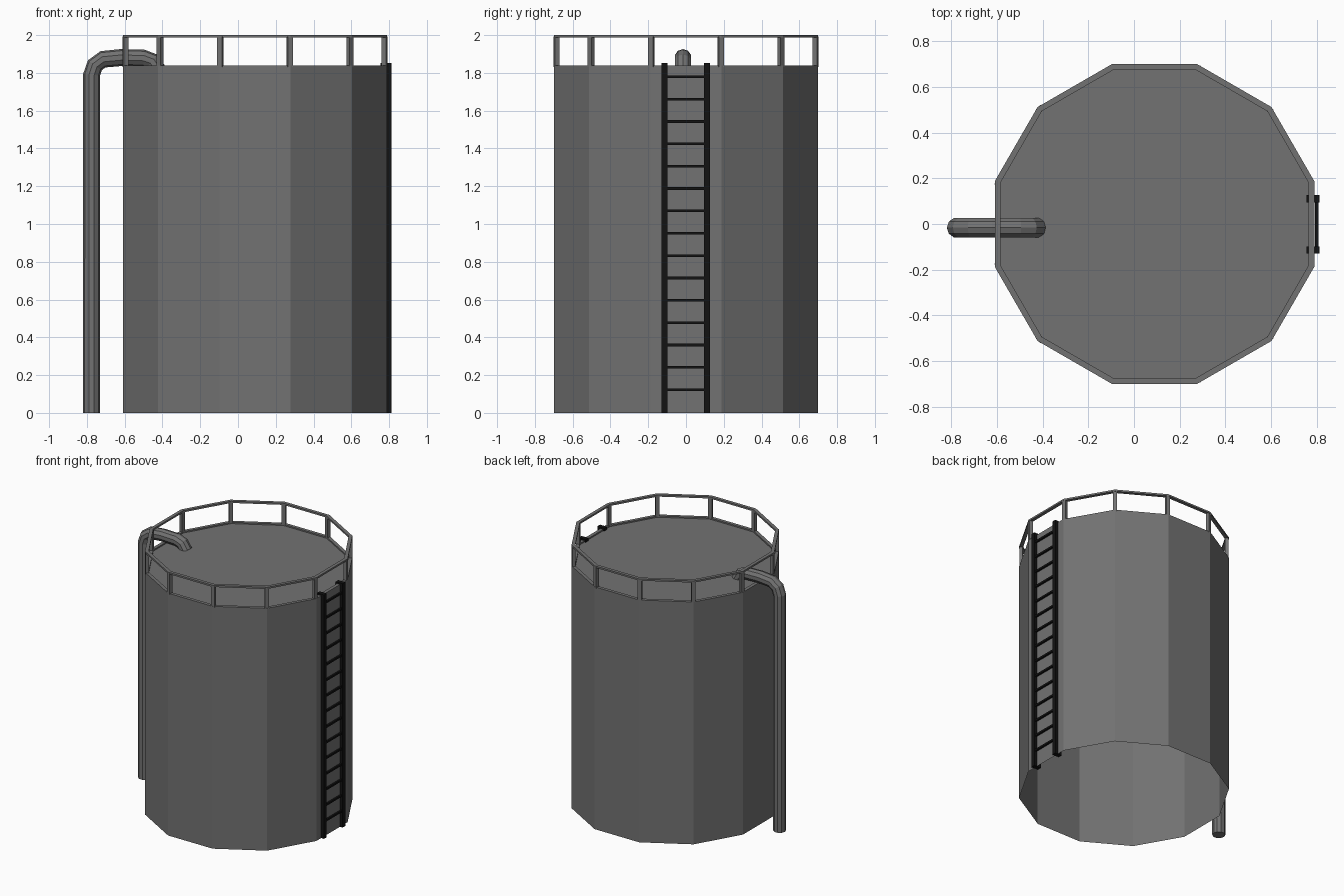
import bpy, bmesh, math
from mathutils import Vector, Matrix

if "Cube" in bpy.data.objects:
    bpy.data.objects.remove(bpy.data.objects["Cube"])

CX, SIDES, APO = 0.09, 12, 0.70
TOP = 1.83


def material(name, rgb):
    m = bpy.data.materials.new(name)
    m.diffuse_color = (*rgb, 1)
    m.use_nodes = True
    m.node_tree.nodes["Principled BSDF"].inputs["Base Color"].default_value = m.diffuse_color
    return m


grey = material("steel_grey", (0.17, 0.17, 0.17))
black = material("ladder_black", (0.006, 0.006, 0.006))


def finish(name, bm, mat, recalc=True):
    if recalc:
        bmesh.ops.recalc_face_normals(bm, faces=bm.faces)
    me = bpy.data.meshes.new(name)
    bm.to_mesh(me)
    bm.free()
    me.materials.append(mat)
    ob = bpy.data.objects.new(name, me)
    bpy.context.collection.objects.link(ob)
    return ob


def add_box(bm, center, size, angle=0.0):
    mat = (Matrix.Translation(center) @ Matrix.Rotation(angle, 4, 'Z')
           @ Matrix.Diagonal((*size, 1)))
    bmesh.ops.create_cube(bm, size=1, matrix=mat)


def corner(i, apothem, z):
    a = math.radians(15 + 30 * i)
    r = apothem / math.cos(math.pi / SIDES)
    return Vector((CX + r * math.cos(a), r * math.sin(a), z))


def add_ring(bm, z0, z1, inner, outer):
    loops = [[bm.verts.new(corner(i, a, z)) for i in range(SIDES)]
             for a, z in ((outer, z0), (outer, z1), (inner, z1), (inner, z0))]
    for k in range(4):
        a, b = loops[k], loops[(k + 1) % 4]
        for i in range(SIDES):
            j = (i + 1) % SIDES
            bm.faces.new((a[i], a[j], b[j], b[i]))


# Tank: twelve walls and a flat roof, open underneath
bm = bmesh.new()
low = [bm.verts.new(corner(i, APO, 0)) for i in range(SIDES)]
high = [bm.verts.new(corner(i, APO, TOP)) for i in range(SIDES)]
for i in range(SIDES):
    j = (i + 1) % SIDES
    bm.faces.new((low[i], low[j], high[j], high[i]))
bm.faces.new(high)
finish("tank", bm, grey, recalc=False)

# Guard rail: top and bottom rings with a post at each corner
bm = bmesh.new()
add_ring(bm, 1.987, 2.0, 0.675, APO)
add_ring(bm, TOP, TOP + 0.01, 0.675, APO)
for i in range(SIDES):
    add_box(bm, corner(i, 0.686, (TOP + 1.995) / 2),
            (0.024, 0.028, 1.99 - TOP), math.radians(15 + 30 * i))
finish("guard_rail", bm, grey)

# Ladder: two side rails and fifteen rungs
bm = bmesh.new()
for s in (-1, 1):
    add_box(bm, (0.784, s * 0.112 - 0.002, 0.926), (0.058, 0.032, 1.852))
for k in range(15):
    add_box(bm, (0.801, -0.002, 0.123 + 0.1183 * k), (0.014, 0.22, 0.014))
finish("ladder", bm, black)

# Pipe: swept along a path in the xz plane
path = [(-0.775, 0), (-0.775, 1.79), (-0.758, 1.84), (-0.715, 1.872),
        (-0.62, 1.881), (-0.5, 1.878), (-0.455, 1.862), (-0.425, 1.815)]
pts = [Vector((x, -0.016, z)) for x, z in path]
bm = bmesh.new()
rings = []
N = 10
for i, p in enumerate(pts):
    d = (pts[min(i + 1, len(pts) - 1)] - pts[max(i - 1, 0)]).normalized()
    if i == 1:
        d = Vector((0.1, 0, 1)).normalized()
    side = Vector((0, 1, 0))
    out = d.cross(side)
    ring = []
    for k in range(N):
        a = math.tau * k / N
        ring.append(bm.verts.new(p + 0.045 * (math.cos(a) * out + math.sin(a) * side)))
    rings.append(ring)
for a, b in zip(rings, rings[1:]):
    for k in range(N):
        j = (k + 1) % N
        bm.faces.new((a[k], a[j], b[j], b[k]))
bm.faces.new(rings[0])
bm.faces.new(rings[-1])
finish("pipe", bm, grey)
